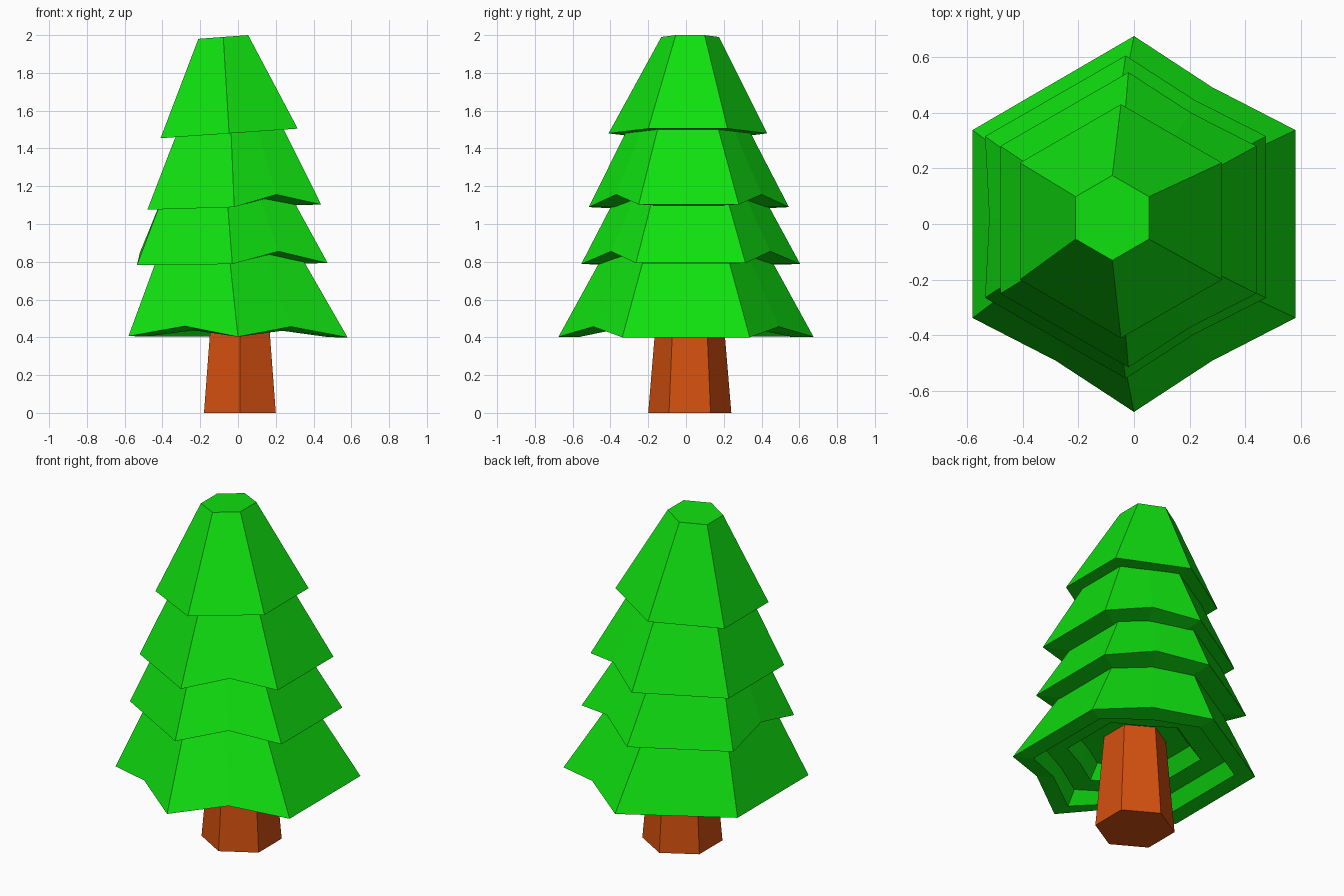
import bpy
import bmesh
from math import cos, sin, radians
from mathutils import Vector

if "Cube" in bpy.data.objects:
    bpy.data.objects.remove(bpy.data.objects["Cube"], do_unlink=True)


def make_material(name, rgb):
    mat = bpy.data.materials.new(name)
    mat.use_nodes = True
    colour = (*rgb, 1.0)
    mat.diffuse_color = colour
    bsdf = mat.node_tree.nodes["Principled BSDF"]
    bsdf.inputs["Base Color"].default_value = colour
    return mat


leaf = make_material("leaf_green", (0.005, 0.75, 0.005))
bark = make_material("bark_orange_brown", (0.66, 0.08, 0.005))


def hexagon(cx, cy, half_x, radius, z, tilt=0.0, lift=0.0, notches=()):
    """Six corners plus edge midpoints; notched midpoints are lifted."""
    corners = []
    for i in range(6):
        a = radians(30 + 60 * i)
        x = cx + half_x * cos(a) / cos(radians(30))
        corners.append(Vector((x, cy + radius * sin(a), z + tilt * x)))
    ring = []
    for i, corner in enumerate(corners):
        mid = (corner + corners[(i + 1) % 6]) / 2
        # Edge i faces the angle 60 * (i + 1)
        if 60 * ((i + 1) % 6) in notches:
            mid.x = cx + (mid.x - cx) * 0.97
            mid.y = cy + (mid.y - cy) * 0.97
            mid.z += lift
        ring += [corner, mid]
    return ring


def loft(name, rings, mat, cap_start=False, cap_end=False):
    bm = bmesh.new()
    loops = [[bm.verts.new(p) for p in ring] for ring in rings]
    n = len(loops[0])
    for upper, lower in zip(loops, loops[1:]):
        for i in range(n):
            j = (i + 1) % n
            bm.faces.new((upper[j], upper[i], lower[i], lower[j]))
    if cap_start:
        bm.faces.new(loops[0])
    if cap_end:
        bm.faces.new(loops[-1][::-1])
    mesh = bpy.data.meshes.new(name)
    bm.to_mesh(mesh)
    bm.free()
    mesh.materials.append(mat)
    obj = bpy.data.objects.new(name, mesh)
    bpy.context.collection.objects.link(obj)
    return obj


# Trunk
loft("trunk",
     [hexagon(0.01, 0.02, 0.145, 0.17, 0.6),
      hexagon(0.01, 0.02, 0.19, 0.22, 0)],
     bark, cap_start=True, cap_end=True)

# Underside steps: (scale of the rim, rise)
rim_only = [(0.68, 0.0)]
hollow = [(0.83, 0.0), (0.75, 0.08), (0.55, 0.08), (0.46, 0.16), (0.2, 0.16)]

# Foliage: rim (cx, cy, half x, radius, z, tilt), top (cx, cy, scale, z, tilt)
tiers = [
    ("bottom_tier", (0, 0, 0.58, 0.675, 0.403, -0.005),
     (-0.05, 0, 0.62, 0.87, 0), 0.055, (60, 240, 300), hollow),
    ("lower_middle_tier", (-0.03, 0.025, 0.505, 0.58, 0.788, 0.01),
     (-0.06, 0.02, 0.65, 1.17, 0), 0.065, (60, 180, 300), rim_only),
    ("upper_middle_tier", (-0.02, 0.015, 0.46, 0.53, 1.09, 0.03),
     (-0.04, 0.01, 0.55, 1.56, 0), 0.06, (60, 300), rim_only),
    ("top_tier", (-0.047, 0.01, 0.363, 0.42, 1.483, 0.07),
     (-0.078, 0.022, 0.363, 1.996, 0.075), 0, (), rim_only),
]

for name, rim, top, lift, notches, steps in tiers:
    cx, cy, half_x, radius, z, tilt = rim
    tx, ty, scale, top_z, top_tilt = top
    rings = [hexagon(tx, ty, half_x * scale, radius * scale, top_z, top_tilt),
             hexagon(*rim, lift, notches)]
    for s, rise in steps:
        rings.append(hexagon(cx, cy, half_x * s, radius * s, z + rise, tilt,
                             lift * 0.6 if rise == 0 else 0, notches))
    loft(name, rings, leaf, cap_start=(name == "top_tier"))
